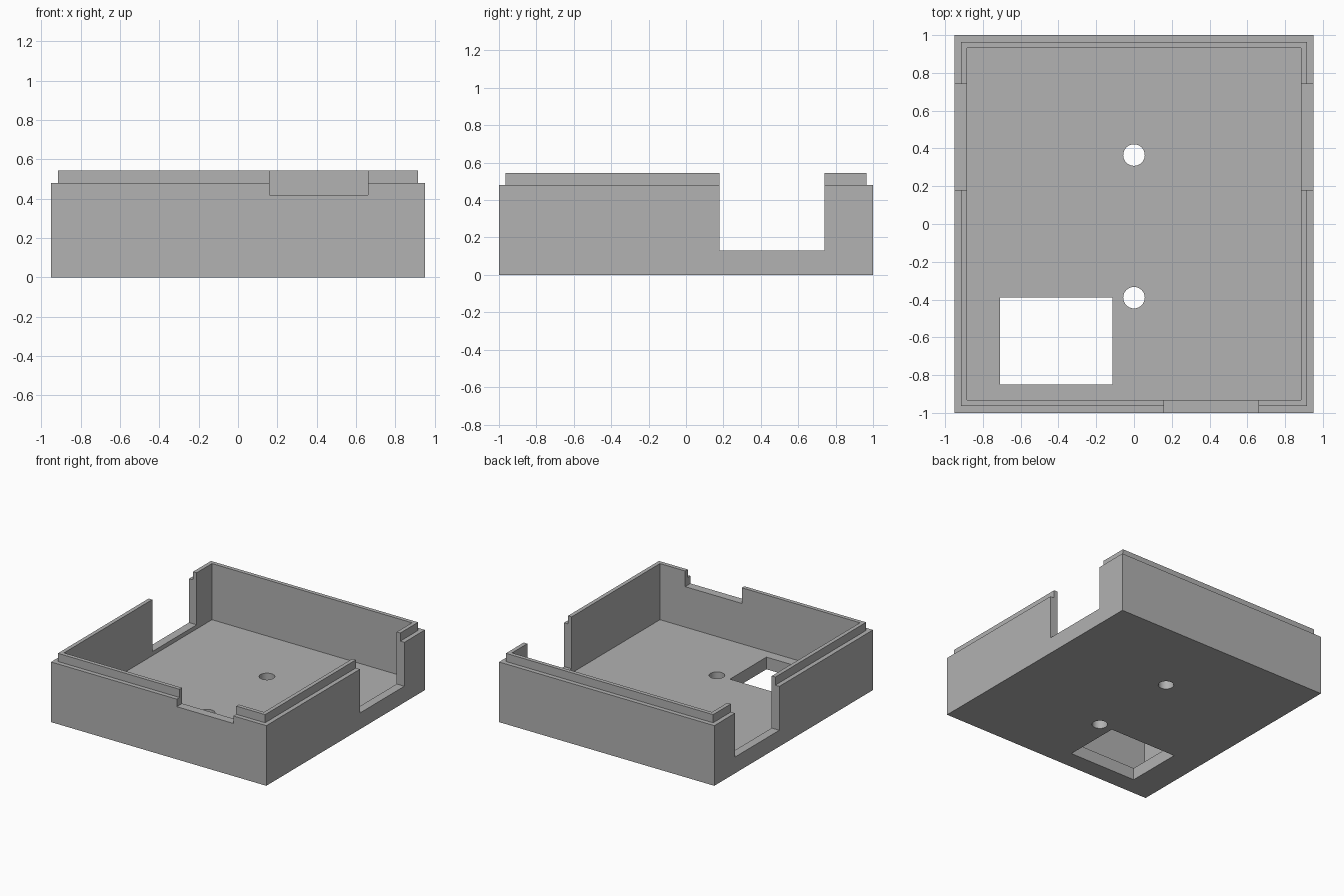
import bpy
import bmesh
from mathutils import Matrix

cube = bpy.data.objects.get("Cube")
if cube:
    bpy.data.objects.remove(cube, do_unlink=True)

grey = bpy.data.materials.new("plain_grey")
grey.use_nodes = True
colour = (0.445, 0.445, 0.445, 1)
grey.diffuse_color = colour
grey.node_tree.nodes["Principled BSDF"].inputs["Base Color"].default_value = colour


def add_object(name, bm):
    mesh = bpy.data.meshes.new(name)
    bm.to_mesh(mesh)
    bm.free()
    mesh.materials.append(grey)
    obj = bpy.data.objects.new(name, mesh)
    bpy.context.scene.collection.objects.link(obj)
    return obj


def box(name, x, y, z):
    bm = bmesh.new()
    bmesh.ops.create_cube(bm, size=1)
    for v in bm.verts:
        v.co = [r[0] if c < 0 else r[1] for c, r in zip(v.co, (x, y, z))]
    return add_object(name, bm)


def cylinder(name, x, y, radius):
    bm = bmesh.new()
    bmesh.ops.create_cone(bm, cap_ends=True, segments=48, radius1=radius,
                          radius2=radius, depth=1,
                          matrix=Matrix.Translation((x, y, 0)))
    return add_object(name, bm)


W, D = 0.95, 1.0             # half width and half depth
WALL, LIP = 0.095, 0.05      # wall thickness and rim step inset
FLOOR, SHOULDER, TOP = 0.097, 0.48, 0.545


# Stepped solid: outer block with a raised inner rim, made from one top face
bm = bmesh.new()
bmesh.ops.create_cube(bm, size=1)
for v in bm.verts:
    v.co = (v.co.x * 2 * W, v.co.y * 2 * D, SHOULDER if v.co.z > 0 else 0)
bm.normal_update()
top = max(bm.faces, key=lambda f: f.calc_center_median().z)
bmesh.ops.inset_region(bm, faces=[top], thickness=LIP)
rim = bmesh.ops.extrude_face_region(bm, geom=[top])["geom"]
bmesh.ops.delete(bm, geom=[top], context='FACES')
for v in rim:
    if isinstance(v, bmesh.types.BMVert):
        v.co.z = TOP
# Hollow the tray down to the floor
top = next(f for f in rim if isinstance(f, bmesh.types.BMFace))
bm.normal_update()
bmesh.ops.inset_region(bm, faces=[top], thickness=WALL - LIP)
well = bmesh.ops.extrude_face_region(bm, geom=[top])["geom"]
bmesh.ops.delete(bm, geom=[top], context='FACES')
for v in well:
    if isinstance(v, bmesh.types.BMVert):
        v.co.z = FLOOR
bmesh.ops.recalc_face_normals(bm, faces=bm.faces)
tray = add_object("enclosure_tray", bm)

# Openings in walls and floor
cutters = [
    box("left_notch_cutter", (W - WALL - 0.01, 1.2), (0.18, 0.74), (0.13, 1)),
    box("right_notch_cutter", (-1.2, WALL + 0.01 - W), (0.18, 0.74), (0.13, 1)),
    box("front_notch_cutter", (0.16, 0.66), (-1.2, WALL + 0.01 - D), (0.42, 1)),
    box("floor_window_cutter", (-0.71, -0.115), (-0.85, -0.39), (-0.5, 0.3)),
    cylinder("back_hole_cutter", 0, 0.365, 0.057),
    cylinder("front_hole_cutter", 0, -0.39, 0.057),
]
bpy.context.view_layer.objects.active = tray
for cutter in cutters:
    mod = tray.modifiers.new(cutter.name, 'BOOLEAN')
    mod.operation = 'DIFFERENCE'
    mod.solver = 'EXACT'
    mod.object = cutter
    bpy.ops.object.modifier_apply(modifier=mod.name)
    bpy.data.objects.remove(cutter, do_unlink=True)

# Smooth hole walls, crisp edges elsewhere
bpy.ops.object.select_all(action='DESELECT')
tray.select_set(True)
bpy.ops.object.shade_smooth_by_angle()
